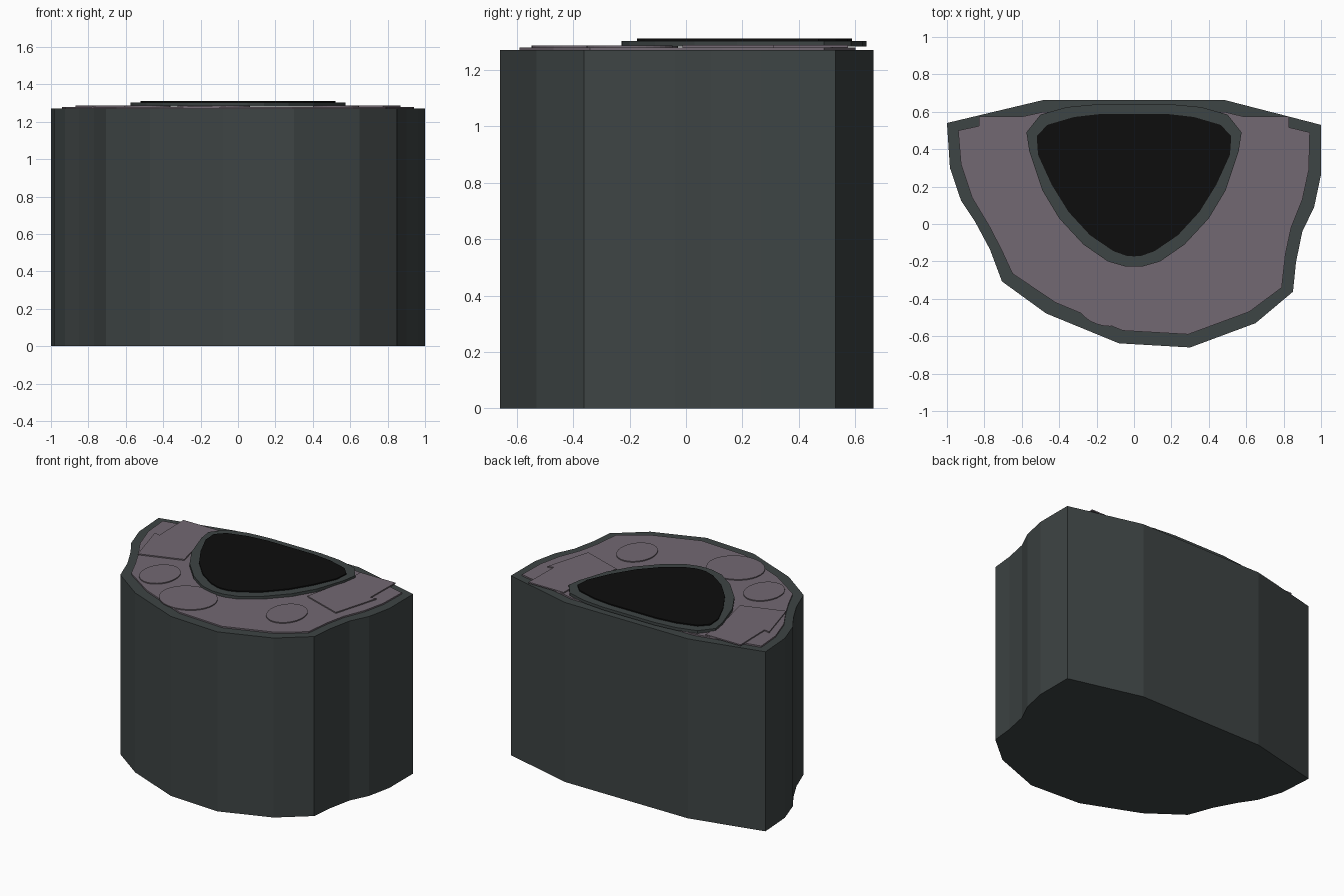
import bpy, bmesh, math

if "Cube" in bpy.data.objects:
    bpy.data.objects.remove(bpy.data.objects["Cube"])


def material(name, color):
    m = bpy.data.materials.new(name)
    m.diffuse_color = (*color, 1)
    m.use_nodes = True
    m.node_tree.nodes["Principled BSDF"].inputs["Base Color"].default_value = m.diffuse_color
    return m


SLATE = material("dark slate", (0.048, 0.058, 0.058))
MAUVE = material("grey mauve", (0.170, 0.140, 0.168))
BLACK = material("black", (0.004, 0.004, 0.004))


def slab(name, outline, z0, z1, mat):
    """Extrude a flat outline from z0 up to z1."""
    bm = bmesh.new()
    face = bm.faces.new([bm.verts.new((x, y, z0)) for x, y in outline])
    top = bmesh.ops.extrude_face_region(bm, geom=[face])["geom"]
    verts = [g for g in top if isinstance(g, bmesh.types.BMVert)]
    bmesh.ops.translate(bm, verts=verts, vec=(0, 0, z1 - z0))
    bmesh.ops.recalc_face_normals(bm, faces=bm.faces)
    mesh = bpy.data.meshes.new(name)
    bm.to_mesh(mesh)
    bm.free()
    mesh.materials.append(mat)
    ob = bpy.data.objects.new(name, mesh)
    bpy.context.collection.objects.link(ob)
    return ob


def mirrored(half):
    """Close a right-hand half outline that ends on x = 0."""
    return half + [(-x, y) for x, y in reversed(half[:-1])]


def ellipse(cx, cy, rx, ry, n=32):
    return [(cx + rx * math.cos(2 * math.pi * i / n),
             cy + ry * math.sin(2 * math.pi * i / n)) for i in range(n)]


# main block
slab("body", [(-1, .54), (-.48, .664), (.48, .664), (1, .53), (1, .265),
              (.963, .09), (.9, -.04), (.866, -.205), (.85, -.362),
              (.65, -.53), (.3, -.66), (-.08, -.638), (-.47, -.478),
              (-.706, -.307), (-.77, -.136), (-.85, .013), (-.925, .126),
              (-.984, .3)], 0, 1.27, SLATE)

# thin inset top plate
slab("top_plate", [(-.94, .5), (-.48, .6), (.48, .6), (.94, .49), (.935, .29),
                   (.9, .13), (.84, -.02), (.81, -.16), (.79, -.34),
                   (.615, -.47), (.29, -.59), (-.06, -.57), (-.42, -.42),
                   (-.65, -.265), (-.71, -.135), (-.775, -.01), (-.865, .14),
                   (-.925, .32)], 1.268, 1.28, MAUVE)

# side pads
pad = [(.83, .575), (.555, .575), (.555, .4), (.482, .087), (.775, -.013),
       (.868, .31), (.825, .3)]
for side, s in (("right", 1), ("left", -1)):
    slab(side + "_pad", [(s * x, y) for x, y in pad], 1.279, 1.288, MAUVE)

# round buttons
for name, dims in (("left_button", (-.485, -.18, .123, .152)),
                   ("right_button", (.523, -.2, .123, .152)),
                   ("front_button", (-.13, -.37, .193, .177))):
    slab(name, ellipse(*dims), 1.279, 1.287, MAUVE)

# raised rim and dark insert
slab("rim", mirrored([(0, .64), (.2, .64), (.36, .625), (.5, .585), (.575, .49),
                      (.56, .39), (.49, .18), (.4, .03), (.27, -.11),
                      (.14, -.2), (.05, -.226), (0, -.228)])[:-1],
     1.283, 1.303, SLATE)
slab("insert", mirrored([(0, .588), (.18, .588), (.32, .572), (.463, .53),
                         (.52, .47), (.513, .37), (.44, .21), (.35, .065),
                         (.235, -.06), (.11, -.145), (.04, -.17),
                         (0, -.173)])[:-1],
     1.302, 1.311, BLACK)
